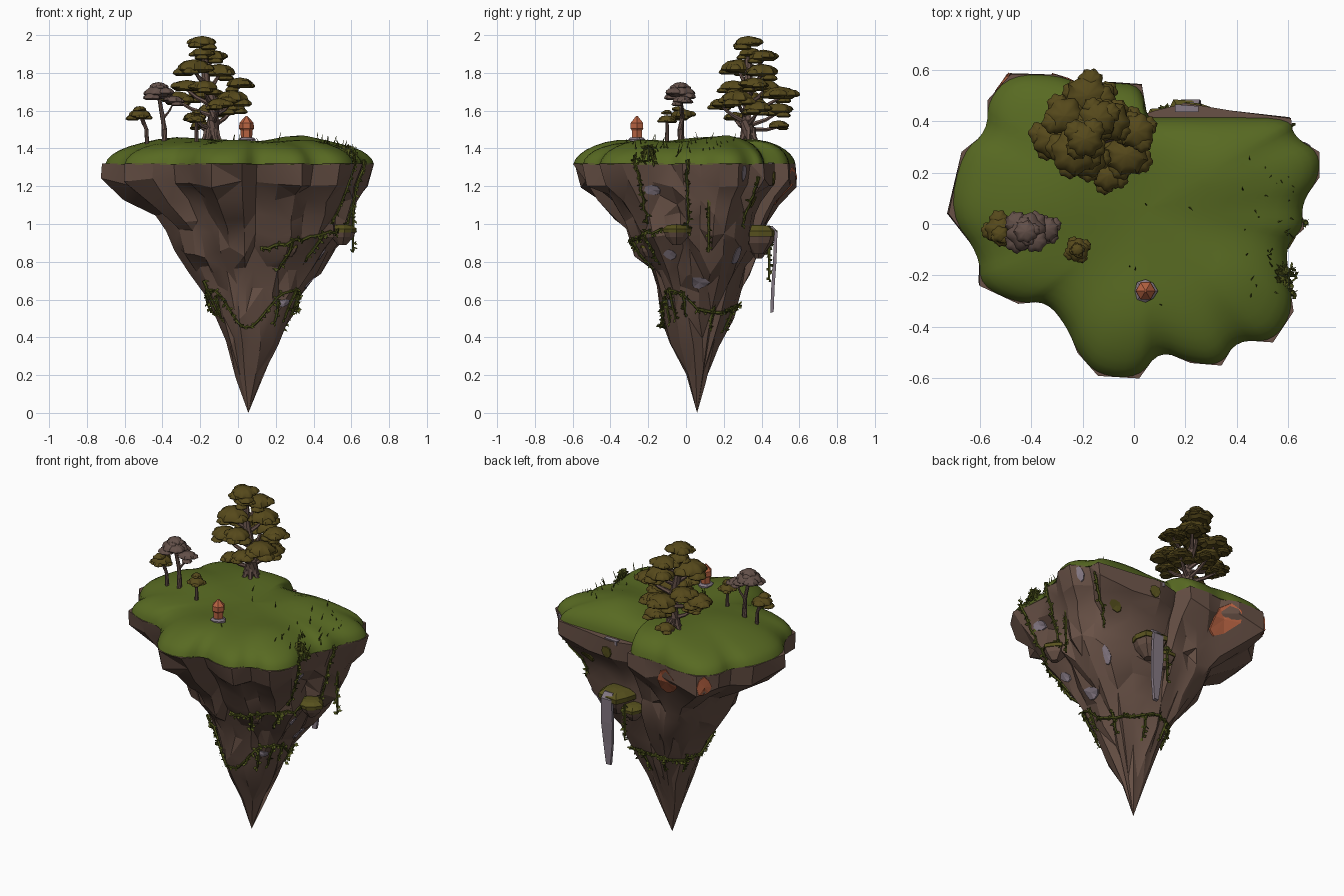
import bpy, bmesh, math, random
from mathutils import Vector
from mathutils.bvhtree import BVHTree

if "Cube" in bpy.data.objects:
    bpy.data.objects.remove(bpy.data.objects["Cube"])
random.seed(4)
R = random.uniform
CX, CY = 0.05, 0.06


def material(name, rgb):
    m = bpy.data.materials.new(name)
    m.diffuse_color = [((c / 255 + 0.055) / 1.055) ** 2.4 for c in rgb] + [1]
    m.use_nodes = True
    m.node_tree.nodes["Principled BSDF"].inputs["Base Color"].default_value = m.diffuse_color
    return m


ROCK = material("brown rock", (104, 81, 70))
GRASS = material("grass green", (88, 106, 34))
LEAF = material("olive leaf", (86, 73, 27))
BARK = material("bark", (104, 83, 75))
MAUVE = material("mauve leaf", (99, 80, 73))
LILAC = material("lilac stone", (134, 122, 133))
ORANGE = material("orange crystal", (184, 99, 66))
VINE = material("vine green", (78, 84, 28))
MOSS = material("moss", (88, 82, 30))


def finish(name, bm, mats, smooth=None):
    bmesh.ops.recalc_face_normals(bm, faces=bm.faces)
    me = bpy.data.meshes.new(name)
    bm.to_mesh(me)
    bm.free()
    ob = bpy.data.objects.new(name, me)
    bpy.context.collection.objects.link(ob)
    for m in mats:
        me.materials.append(m)
    if smooth:
        bpy.ops.object.select_all(action='DESELECT')
        ob.select_set(True)
        bpy.context.view_layer.objects.active = ob
        bpy.ops.object.shade_smooth_by_angle(angle=math.radians(smooth))
    return ob


def skin(bm, rings, mat=0):
    rows = [[bm.verts.new(p) for p in r] for r in rings]
    n = len(rows[0])
    for a, b in zip(rows, rows[1:]):
        for i in range(n):
            bm.faces.new((a[i], a[(i + 1) % n], b[(i + 1) % n], b[i])).material_index = mat
    for r in (rows[0], rows[-1]):
        bm.faces.new(r).material_index = mat


def tube(bm, pts, radii, sides=6, mat=0):
    pts = [Vector(p) for p in pts]
    rings = []
    for i, p in enumerate(pts):
        t = pts[min(i + 1, len(pts) - 1)] - pts[max(i - 1, 0)]
        q = t.to_track_quat('Z', 'Y')
        r = radii[0] + (radii[1] - radii[0]) * i / (len(pts) - 1)
        rings.append([p + q @ Vector((r * math.cos(k * math.tau / sides), r * math.sin(k * math.tau / sides), 0))
                      for k in range(sides)])
    skin(bm, rings, mat)


def lathe(bm, c, prof, sides, mat=0, wave=0.0, lobes=7, ph=0.0):
    skin(bm, [[(c[0] + r * math.cos(a) * w, c[1] + r * math.sin(a) * w, c[2] + z)
               for a, w in ((k * math.tau / sides, 1 + wave * math.cos(lobes * k * math.tau / sides + ph))
                            for k in range(sides))] for r, z in prof], mat)


# Island plan outline and extents at each height
OUT = [(.72, .18), (.72, .28), (.62, .34), (.61, .41), (.38, .44), (.2, .47), (.08, .44), (.05, .43), (.03, .54),
       (-.1, .55), (-.2, .54), (-.3, .58), (-.48, .58), (-.57, .48), (-.57, .36), (-.67, .28), (-.72, .04),
       (-.6, -.12), (-.6, -.24), (-.45, -.31), (-.34, -.3), (-.26, -.4), (-.22, -.5), (-.14, -.59), (.02, -.6),
       (.1, -.49), (.22, -.54), (.34, -.55), (.4, -.45), (.54, -.46), (.62, -.34), (.6, -.2), (.59, -.08),
       (.66, -.02), (.65, .08)]
BOX = [(1.32, -.72, .72, -.6, .58), (1.22, -.7, .69, -.55, .57), (1.13, -.58, .64, -.45, .5),
       (1.04, -.43, .6, -.37, .44), (.95, -.38, .58, -.32, .41), (.85, -.34, .52, -.27, .40),
       (.75, -.25, .43, -.19, .35), (.65, -.17, .36, -.15, .3), (.52, -.12, .29, -.13, .25),
       (.38, -.06, .21, -.09, .18), (.2, -.01, .13, 0, .12), (0, .045, .055, .055, .065)]


def ring_point(p, row):
    z, x0, x1, y0, y1 = row
    u = (p[0] - CX) / ((.72 - CX) if p[0] > CX else (CX + .72))
    v = (p[1] - CY) / ((.58 - CY) if p[1] > CY else (CY + .6))
    w = max(0, min(.85, (1.15 - z) / .75))
    k = 1 - w + w / math.hypot(u, v)
    u, v = u * k, v * k
    return Vector((CX + u * ((x1 - CX) if u > 0 else (CX - x0)),
                   CY + v * ((y1 - CY) if v > 0 else (CY - y0)), z))


# Rock body: chunky facets, merged towards the tip
bm = bmesh.new()
rings = []
for i, row in enumerate(BOX):
    ring = []
    for p in OUT:
        q = ring_point(p, row)
        if 0 < i < len(BOX) - 1:
            k = R(.965, 1.04)
            q = Vector((CX + (q.x - CX) * k, CY + (q.y - CY) * k, q.z + R(-.03, .03)))
        ring.append(q)
    rings.append(ring)
skin(bm, rings)
bmesh.ops.remove_doubles(bm, verts=[v for v in bm.verts if v.co.z < .9], dist=.035)
bmesh.ops.triangulate(bm, faces=bm.faces)
rock_tree = BVHTree.FromBMesh(bm)
finish("rock_body", bm, [ROCK], 20)


def surf(deg, z, off=0.0):
    d = Vector((math.cos(math.radians(deg)), math.sin(math.radians(deg)), 0))
    hit = rock_tree.ray_cast(Vector((CX, CY, min(z, 1.31))) + d * 2, -d)[0] or Vector((CX, CY, z))
    return Vector((hit.x, hit.y, z)) + d * off


# Coloured stone plates lying on the rock: angle, height, half width, half height, material
SPOTS = [(121, 1.2, .06, .1, 1), (139, 1.25, .045, .06, 1), (-25, 1.18, .04, .03, 0), (29, .83, .022, .05, 0),
         (2, .69, .05, .035, 0), (-38, .58, .028, .022, 0), (-20, .84, .03, .03, 0), (22, 1.27, .018, .045, 0),
         (66, 1.24, .035, .04, 2), (38, 1.12, .03, .03, 2)]
bm = bmesh.new()
for deg, z, w, h, m in SPOTS:
    rad = (surf(deg, z) - Vector((CX, CY, z))).length
    ring = [(math.degrees(w * k * math.cos(a) / rad) + deg, z + h * k * math.sin(a))
            for a, k in ((j * math.tau / 8, R(.8, 1.1)) for j in range(8))]
    mid = bm.verts.new(surf(deg, z, .008))
    rim = [bm.verts.new(surf(a, b, .008)) for a, b in ring]
    back = [bm.verts.new(surf(a, b, -.001)) for a, b in ring]
    for j in range(8):
        n = (j + 1) % 8
        bm.faces.new((mid, rim[j], rim[n])).material_index = m
        bm.faces.new((rim[j], back[j], back[n], rim[n])).material_index = m
finish("stone_patches", bm, [LILAC, ORANGE, MOSS])

# Turf dome with soft outline and gentle mounds
fine = [(x, min(y, .415) if x > .04 else y) for x, y in OUT]
for _ in range(2):
    fine = [(a[0] * t + b[0] * (1 - t), a[1] * t + b[1] * (1 - t))
            for a, b in zip(fine, fine[1:] + fine[:1]) for t in (.75, .25)]
MOUNDS = [(.32, .2, .16, .04), (-.32, .1, .2, .03), (.35, -.22, .13, .02), (-.1, .4, .2, .02), (0, -.35, .15, .02)]


def turf(x, y, s):
    rise = .115 * max(0, 1 - s ** 6) ** .6
    return 1.315 + rise + min(1, rise / .08) * sum(
        h * math.exp(-((x - a) ** 2 + (y - b) ** 2) / r ** 2) for a, b, r, h in MOUNDS)


bm = bmesh.new()
skin(bm, [[(x, y, turf(x, y, s)) for x, y in ((CX + (p[0] - CX) * s, CY + (p[1] - CY) * s) for p in fine)]
          for s in (1, .985, .95, .9, .83, .74, .63, .5, .36, .2, .05)])
finish("grass_top", bm, [GRASS], 60)


# Foliage: a flat main pad with smaller lobes round its edge
def pad(bm, x, y, z, r, mat):
    a0 = R(0, 6)
    lobes = [(0, 0, .8, .05)] + [(math.cos(a0 + k * 1.57) * .55, math.sin(a0 + k * 1.57) * .55, R(.4, .52), R(-.3, .15))
                                 for k in range(4)]
    for dx, dy, k, dz in lobes:
        prof = [(.02, -.15), (.7, -.3), (1, -.1), (.92, .16), (.6, .42), (.03, .53)]
        lathe(bm, (x + dx * r, y + dy * r, z + dz * r), [(a * r * k, b * r * k) for a, b in prof],
              24, mat, .1, random.choice((6, 7, 8)), R(0, 6))


def tree(name, trunk, radii, pads, mats):
    bm = bmesh.new()
    tube(bm, trunk, radii, 8)
    dense = [Vector(a).lerp(Vector(b), t / 5) for a, b in zip(trunk, trunk[1:]) for t in range(6)]
    for x, y, z, r, m in pads:
        end = Vector((x, y, z - .1 * r))
        a = min(dense, key=lambda p: abs(p.z - max(z - .09, trunk[0][2] + .1)))
        tube(bm, [a, a.lerp(end, .6) - Vector((0, 0, .01)), end], (radii[1] * .8, radii[1] * .4), 6)
        pad(bm, x, y, z, r, m)
    finish(name, bm, mats, 40)


PADS = [(-.19, .33, 1.955, .085), (-.14, .41, 1.88, .09), (-.23, .28, 1.82, .11), (-.1, .4, 1.8, .1),
        (-.19, .34, 1.9, .07), (-.27, .42, 1.72, .09), (-.18, .5, 1.68, .1), (.01, .36, 1.735, .085),
        (-.32, .33, 1.66, .09), (-.18, .25, 1.72, .085), (-.03, .27, 1.66, .1), (-.1, .19, 1.63, .075),
        (-.14, .49, 1.6, .085), (-.23, .26, 1.56, .07), (-.03, .38, 1.61, .085), (-.2, .49, 1.52, .06)]
tree("big_tree", [(-.14, .33, 1.4), (-.14, .33, 1.47), (-.13, .32, 1.55), (-.14, .32, 1.65), (-.17, .33, 1.76),
                  (-.18, .33, 1.92)], (.042, .018), [p + (1,) for p in PADS], [BARK, LEAF])
tree("mauve_tree", [(-.39, -.03, 1.4), (-.39, -.03, 1.5), (-.4, -.02, 1.57), (-.42, -.03, 1.68)], (.017, .01),
     [(-.42, -.03, 1.69, .09, 2), (-.42, -.03, 1.725, .055, 2), (-.34, -.02, 1.65, .06, 2)], [BARK, LEAF, MAUVE])
tree("left_sapling", [(-.48, -.02, 1.4), (-.485, -.02, 1.5), (-.51, -.02, 1.57)], (.012, .008),
     [(-.52, -.02, 1.575, .07, 1), (-.52, -.04, 1.605, .04, 1)], [BARK, LEAF])
tree("small_sapling", [(-.22, -.1, 1.4), (-.22, -.1, 1.48), (-.22, -.1, 1.55)], (.012, .008),
     [(-.22, -.1, 1.55, .055, 1), (-.22, -.1, 1.59, .03, 1)], [BARK, LEAF])
# Root flares
bm = bmesh.new()
for k in range(6):
    d = Vector((math.cos(k * math.tau / 6), math.sin(k * math.tau / 6), 0))
    tube(bm, [Vector((-.14, .33, 1.51)) + d * .022, Vector((-.14, .33, 1.46)) + d * .035,
              Vector((-.14, .33, 1.425)) + d * .055], (.018, .01))
finish("tree_roots", bm, [BARK], 50)

# Crystal marker on a stone base
bm = bmesh.new()
lathe(bm, (.045, -.26, 1.43), [(.045, 0), (.045, .018), (.034, .028)], 8, 0, .08, 3)
lathe(bm, (.045, -.26, 1.45), [(.03, 0), (.031, .045), (.039, .055), (.038, .085), (.004, .123)], 6, 1)
finish("crystal_marker", bm, [LILAC, ORANGE])

# Mossy ledges and the hanging waterfall
bm = bmesh.new()
for x, y, z, r in ((.21, .385, .95, .1), (.1, .385, .89, .065), (.55, -.05, .965, .07), (.27, -.2, .88, .05)):
    ph = R(0, 6)
    lathe(bm, (x, y, z), [(.3 * r, -1.1 * r), (.8 * r, -.5 * r), (r, 0)], 9, 0, .1, 4, ph)
    lathe(bm, (x, y, z), [(1.02 * r, -.15 * r), (1.04 * r, .14 * r), (.7 * r, .4 * r), (.02, .46 * r)], 9, 1, .1, 4, ph)
finish("mossy_ledges", bm, [ROCK, MOSS])
bm = bmesh.new()
path = [(.45, .985, .03), (.475, .95, .036), (.47, .8, .04), (.46, .66, .03), (.455, .53, .015)]
skin(bm, [[(.22 - w, y - .009, z), (.22 + w, y - .009, z), (.22 + w, y + .009, z + .004), (.22 - w, y + .009, z + .004)]
          for y, z, w in path])
# Water source on the rim
skin(bm, [[(.2 + dx, .455 + dy, z) for dx, dy in ((-.04, -.02), (.05, -.02), (.05, .003), (-.04, .01))]
          for z in (1.3, 1.326)])
finish("waterfall", bm, [LILAC])

# Vines: garlands round the rock and hanging strands, with leaves
bm = bmesh.new()


def vine(pts, leaves=2, size=.024):
    tube(bm, pts, (.009, .006), 5)
    for p in pts:
        for _ in range(leaves):
            d = Vector((R(-1, 1), R(-1, 1), R(-1, .6))).normalized()
            s = d.orthogonal().normalized() * size * .4
            b = p + d * size * R(.8, 1.4)
            m = p.lerp(b, .5)
            bm.faces.new([bm.verts.new(q) for q in (p, m + s, b, m - s)])


def hang(deg, z0, z1, off=.012):
    n = max(4, int((z0 - z1) / .025))
    vine([surf(deg + R(-.7, .7), z0 + (z1 - z0) * i / n, off) for i in range(n + 1)])


vine([surf(a, max(.455, .55 + (.1 if 180 < a < 360 else .02) * math.cos(math.radians(3 * (a - 210)))), .012)
      for a in range(0, 361, 6)], 3)
vine([surf(a, .87 + .13 * (a + 75) / 70 + R(-.01, .01), .015) for a in range(-75, -4, 4)], 4)
for deg, z0, z1 in ((-30, 1.36, 1.0), (-5, 1.34, .95), (-55, .92, .76), (-35, .94, .8), (30, 1.25, 1.0),
                    (205, .7, .52), (215, .62, .5), (330, .66, .5), (345, .64, .52), (315, .6, .48),
                    (20, .56, .45), (70, .56, .44), (110, .56, .46), (150, .57, .46)):
    hang(deg, z0, z1)
vine([Vector((.61, .12, 1.2 - i * .025)) for i in range(15)])
vine([Vector((.12, .44, .93 - i * .025)) for i in range(10)])
# Trailing shrub at the right rim
for k in range(9):
    a = k * math.tau / 9
    vine([Vector((.58 + .014 * i * math.cos(a), -.2 + .014 * i * math.sin(a), 1.405 - .008 * i * i)) for i in range(4)], 4)
finish("vines", bm, [VINE])

# Grass blades, mostly along the right of the turf
bm = bmesh.new()
for k in range(40):
    x, y = (R(-.05, .35), R(-.5, .25)) if k % 6 == 0 else (R(.42, .62), R(-.3, .25))
    s = max(abs(x - CX) / .6, abs(y - CY) / .52)
    z = turf(x, y, min(.97, s)) - .01
    tube(bm, [(x, y, z), (x + R(-.02, .02), y + R(-.02, .02), z + R(.02, .055))], (.004, .001), 3)
finish("grass_blades", bm, [VINE])
